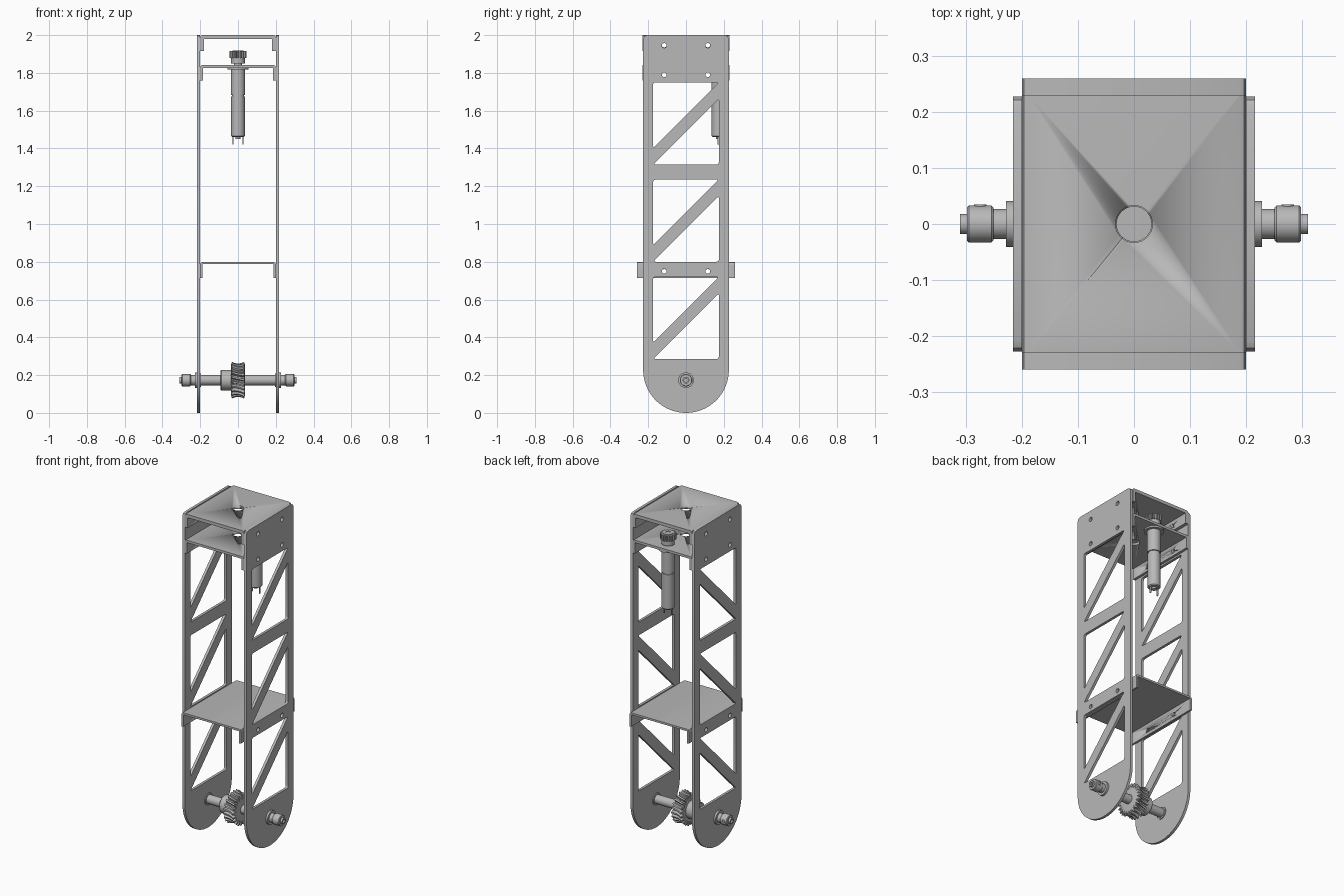
import bpy, bmesh
from math import sin, cos, pi, radians
from mathutils import Matrix, Vector

if "Cube" in bpy.data.objects:
    bpy.data.objects.remove(bpy.data.objects["Cube"])

metal = bpy.data.materials.new("grey_metal")
grey = (0.48, 0.48, 0.48, 1)
metal.diffuse_color = grey
metal.use_nodes = True
metal.node_tree.nodes["Principled BSDF"].inputs["Base Color"].default_value = grey

# Local x, y, z to world: plates face +x, channels run along y
FACE_X = Matrix(((0, 0, 1, 0), (1, 0, 0, 0), (0, 1, 0, 0), (0, 0, 0, 1)))
FACE_Y = Matrix(((1, 0, 0, 0), (0, 0, -1, 0), (0, 1, 0, 0), (0, 0, 0, 1)))
move = Matrix.Translation


def add(name, mesh):
    mesh.materials.clear()
    mesh.materials.append(metal)
    mesh.shade_smooth()
    mesh.set_sharp_from_angle(angle=radians(30))
    ob = bpy.data.objects.new(name, mesh)
    bpy.context.scene.collection.objects.link(ob)
    return ob


def circle(x, y, r, n=24):
    return [(x + r * cos(2 * pi * i / n), y + r * sin(2 * pi * i / n)) for i in range(n)]


def rounded(points, r):
    """Round every corner of a polygon with a short curve."""
    out = []
    for i, p in enumerate(points):
        p = Vector(p)
        a = p + (Vector(points[i - 1]) - p).normalized() * r
        b = p + (Vector(points[(i + 1) % len(points)]) - p).normalized() * r
        for k in range(5):
            t = k / 4
            out.append(a * (1 - t) ** 2 + p * 2 * t * (1 - t) + b * t ** 2)
    return out


def panel(name, loops, depth, matrix):
    """Extrude a flat outline with holes."""
    curve = bpy.data.curves.new(name, "CURVE")
    curve.dimensions, curve.fill_mode, curve.extrude = "2D", "BOTH", depth / 2
    for loop in loops:
        spline = curve.splines.new("POLY")
        spline.points.add(len(loop) - 1)
        for point, (x, y) in zip(spline.points, loop):
            point.co = (x, y, 0, 1)
        spline.use_cyclic_u = True
    temp = bpy.data.objects.new(name, curve)
    bpy.context.scene.collection.objects.link(temp)
    deps = bpy.context.evaluated_depsgraph_get()
    mesh = bpy.data.meshes.new_from_object(temp.evaluated_get(deps))
    bpy.data.objects.remove(temp)
    mesh.transform(matrix)
    bm = bmesh.new()
    bm.from_mesh(mesh)
    bmesh.ops.remove_doubles(bm, verts=bm.verts, dist=0.00001)
    bmesh.ops.recalc_face_normals(bm, faces=bm.faces)
    bm.to_mesh(mesh)
    bm.free()
    return add(name, mesh)


def loft(name, rings, matrix):
    """Skin a stack of equal-length rings and cap the ends."""
    bm = bmesh.new()
    rows = [[bm.verts.new(p) for p in ring] for ring in rings]
    n = len(rows[0])
    for a, b in zip(rows, rows[1:]):
        for i in range(n):
            j = (i + 1) % n
            bm.faces.new((a[i], a[j], b[j], b[i]))
    bm.faces.new(rows[0][::-1])
    bm.faces.new(rows[-1])
    bmesh.ops.recalc_face_normals(bm, faces=bm.faces)
    bm.transform(matrix)
    mesh = bpy.data.meshes.new(name)
    bm.to_mesh(mesh)
    bm.free()
    return add(name, mesh)


def turned(name, profile, matrix, n=32):
    return loft(name, [[(x, y, h) for x, y in circle(0, 0, r, n)] for r, h in profile], matrix)


def gear(name, layers, teeth, depth, twist, matrix):
    rings = []
    for r, h in layers:
        ring = []
        for i in range(teeth):
            for t, d in ((0, depth), (0.3, depth), (0.45, 0), (0.8, 0)):
                a = 2 * pi * (i + t) / teeth + twist * h
                ring.append(((r - d) * cos(a), (r - d) * sin(a), h))
        rings.append(ring)
    return loft(name, rings, matrix)


def cut(ob, cutters):
    for c in cutters:
        mod = ob.modifiers.new("hole", "BOOLEAN")
        mod.operation, mod.solver, mod.object = "DIFFERENCE", "EXACT", c
    deps = bpy.context.evaluated_depsgraph_get()
    mesh = bpy.data.meshes.new_from_object(ob.evaluated_get(deps))
    ob.modifiers.clear()
    ob.data = mesh
    for c in cutters:
        bpy.data.objects.remove(c)


# Side plates: rounded foot, three bays of paired triangular windows, bolt holes
HALF, BOLT = 0.227, 0.115
foot = [(HALF * cos(a), HALF + HALF * sin(a)) for a in (pi + pi * i / 32 for i in range(33))]
outline = foot + [(HALF, 1.98), (HALF - 0.006, 1.994), (HALF - 0.02, 2),
                  (0.02 - HALF, 2), (0.006 - HALF, 1.994), (-HALF, 1.98)]
loops = [outline]
for bay in range(3):
    z = 0.285 + 0.515 * bay
    w = 0.174
    loops.append(rounded([(-w, z + 0.435), (w, z + 0.435), (-w, z + 0.087)], 0.014))
    loops.append(rounded([(-w, z), (w, z), (w, z + 0.348)], 0.014))
for z in (0.75, 1.79, 1.945):
    loops += [circle(y, z, 0.013) for y in (-BOLT, BOLT)]
for side, x in (("left", 0.208), ("right", -0.208)):
    panel(side + "_side_plate", loops, 0.016, move((x, 0, 0)) @ FACE_X)


# Cross channels: folded plates with flanges bolted to the sides
def channel(name, top, thick, drop, half_len, holes):
    w, inner, r = 0.2, 0.2 - thick, 0.012
    half = [(inner, top - thick), (inner, top - drop), (w, top - drop),
            (w, top - r), (w - r * 0.3, top - r * 0.3), (w - r, top)]
    profile = half + [(-x, z) for x, z in reversed(half)]
    ob = panel(name, [profile], 2 * half_len, FACE_Y)
    bolt_z = top - 0.052
    cutters = [turned("bolt_cutter", [(0.013, -0.3), (0.013, 0.3)],
                      move((0, y, bolt_z)) @ FACE_X, 24) for y in (-BOLT, BOLT)]
    cutters += [turned("hole_cutter", [(r, -0.06), (r, 0.06)], move((0, y, top)))
                for y, r in holes]
    cut(ob, cutters)


MOTOR_Y = 0.172
channel("top_channel", 2.0, 0.02, 0.083, 0.229, [(0, 0.033)])
channel("motor_shelf", 1.842, 0.015, 0.082, 0.229, [(0, 0.031)])
channel("middle_shelf", 0.8, 0.012, 0.085, 0.259, [])

# Motor with gearbox, seam, terminals and toothed pulley
at_motor = move((0, MOTOR_Y, 0))
turned("motor", [(0.03, 1.46), (0.036, 1.465), (0.036, 1.675), (0.033, 1.676),
                 (0.033, 1.682), (0.038, 1.683), (0.038, 1.828)], at_motor)
turned("motor_washer", [(0.055, 1.817), (0.055, 1.829)], at_motor)
turned("motor_end_boss", [(0.014, 1.45), (0.014, 1.47)], at_motor)
for x in (-0.026, 0.026):
    panel("motor_terminal", [[(-0.006, 1.42), (0.006, 1.42), (0.006, 1.47), (-0.006, 1.47)]],
          0.004, move((x, MOTOR_Y, 0)) @ FACE_X)
turned("pulley_hub", [(0.02, 1.82), (0.02, 1.85), (0.036, 1.85), (0.036, 1.885)], at_motor)
gear("pulley_teeth", [(0.045, 1.88), (0.045, 1.915)], 18, 0.008, 0, at_motor)
turned("pulley_cap", [(0.03, 1.912), (0.03, 1.918), (0.014, 1.918), (0.014, 1.9)], at_motor)

# Axle with hub and throated, slanted worm wheel
at_axle = move((0, 0, 0.173)) @ FACE_X
turned("axle", [(0.027, -0.25), (0.027, 0.25)], at_axle)
turned("wheel_hub", [(0.05, -0.092), (0.054, -0.088), (0.054, -0.03)], at_axle)
layers = [(0.084, -0.036), (0.097, -0.032), (0.091, -0.018), (0.088, 0),
          (0.091, 0.018), (0.097, 0.032), (0.084, 0.036)]
gear("worm_wheel", layers, 22, 0.018, 2.5, at_axle)

# Bearings and locking collars on both axle ends
for side, s in (("left", 1), ("right", -1)):
    end = at_axle @ Matrix.Rotation(0 if s > 0 else pi, 4, "X")
    turned(side + "_bearing", [(0.036, 0.195), (0.036, 0.214), (0.041, 0.215),
                               (0.041, 0.228)], end)
    turned(side + "_collar", [(0.029, 0.25), (0.033, 0.254), (0.033, 0.294), (0.03, 0.298),
                              (0.018, 0.298), (0.018, 0.31), (0.01, 0.31), (0.01, 0.29)], end)
    turned(side + "_set_screw", [(0.011, 0), (0.011, 0.035), (0.006, 0.035), (0.006, 0.028)],
           move((s * 0.274, 0, 0.173)) @ Matrix.Rotation(-pi / 2, 4, "X"), 16)
